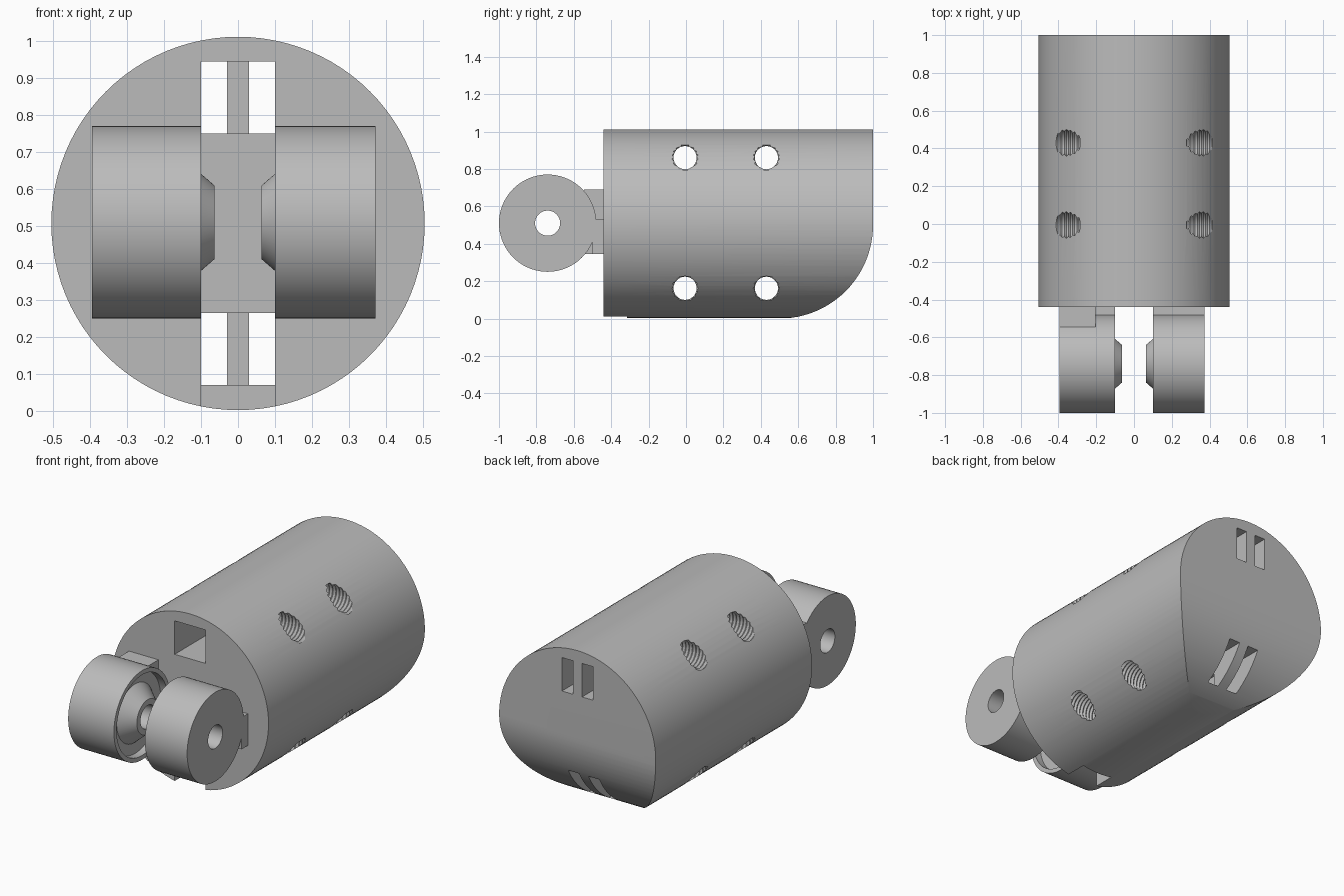
import bpy, bmesh, math
from mathutils import Vector

cube = bpy.data.objects.get("Cube")
if cube:
    bpy.data.objects.remove(cube, do_unlink=True)

grey = bpy.data.materials.new("plain grey")
grey.use_nodes = True
grey.diffuse_color = (0.5, 0.5, 0.5, 1)
grey.node_tree.nodes["Principled BSDF"].inputs["Base Color"].default_value = (0.5, 0.5, 0.5, 1)

R, MID = 0.505, 0.507        # body radius and axis height
FRONT, BACK = -0.44, 1.0


def make(name, bm):
    bmesh.ops.recalc_face_normals(bm, faces=bm.faces)
    mesh = bpy.data.meshes.new(name)
    bm.to_mesh(mesh)
    bm.free()
    mesh.materials.append(grey)
    ob = bpy.data.objects.new(name, mesh)
    bpy.context.collection.objects.link(ob)
    return ob


def prism(name, points, axis, a, b):
    """Extrude a flat outline along an axis from a to b."""
    def place(p, t):
        co = list(p)
        co.insert(axis, t)
        return co
    bm = bmesh.new()
    low = [bm.verts.new(place(p, a)) for p in points]
    high = [bm.verts.new(place(p, b)) for p in points]
    bm.faces.new(low)
    bm.faces.new(high[::-1])
    n = len(points)
    for i in range(n):
        j = (i + 1) % n
        bm.faces.new((low[i], low[j], high[j], high[i]))
    return make(name, bm)


def box(name, x, y, z):
    return prism(name, [(x[0], y[0]), (x[1], y[0]), (x[1], y[1]), (x[0], y[1])], 2, *z)


def lathe(name, profile, y, z, steps, closed):
    """Turn (x, radius) points around an axis parallel to x."""
    bm = bmesh.new()
    rings = []
    for x, r in profile:
        angles = [2 * math.pi * k / steps for k in range(steps)]
        rings.append([bm.verts.new((x, y + r * math.cos(a), z + r * math.sin(a))) for a in angles])
    n = len(rings)
    for i in range(n if closed else n - 1):
        p, q = rings[i], rings[(i + 1) % n]
        for k in range(steps):
            m = (k + 1) % steps
            bm.faces.new((p[k], p[m], q[m], q[k]))
    if not closed:
        bm.faces.new(rings[0])
        bm.faces.new(rings[-1])
    return make(name, bm)


def cut(ob, cutter):
    """Subtract a cutter, bake the result and drop the cutter."""
    cutter.hide_render = True
    mod = ob.modifiers.new("cut", 'BOOLEAN')
    mod.operation, mod.solver, mod.object = 'DIFFERENCE', 'EXACT', cutter
    dg = bpy.context.evaluated_depsgraph_get()
    mesh = bpy.data.meshes.new_from_object(ob.evaluated_get(dg))
    ob.modifiers.clear()
    ob.data = mesh
    bpy.data.objects.remove(cutter, do_unlink=True)


def smooth(ob):
    bpy.ops.object.select_all(action='DESELECT')
    ob.select_set(True)
    bpy.context.view_layer.objects.active = ob
    bpy.ops.object.shade_smooth_by_angle(angle=math.radians(25))


# Body: a cylinder lying along y
circle = [(R * math.cos(math.tau * k / 96), MID + R * math.sin(math.tau * k / 96)) for k in range(96)]
body = prism("body", circle, 1, FRONT, BACK)

# Rounded lower back edge
arc = [(0.5 + 0.5 * math.sin(math.pi * k / 48), 0.5 - 0.5 * math.cos(math.pi * k / 48)) for k in range(25)]
cut(body, prism("corner_cutter", arc + [(1.2, 0.5), (1.2, -0.2), (0.5, -0.2)], 0, -0.7, 0.7))

# Two lengthwise channels, each split by a rib at the back
fork = [(-0.1, -0.6), (0.1, -0.6), (0.1, 1.2), (0.03, 1.2),
        (0.03, 0.72), (-0.03, 0.72), (-0.03, 1.2), (-0.1, 1.2)]
for low, high in ((0.07, 0.265), (0.75, 0.945)):
    cut(body, prism("channel_cutter", fork, 2, low, high))

# Notch opening the lower channel downward at the front
cut(body, box("notch_cutter", (-0.1, 0.1), (-0.6, -0.315), (-0.1, 0.15)))

# Threaded cross holes
pitch = 0.022
thread = [(-0.6 + i * pitch / 2, 0.062 if i % 2 else 0.071) for i in range(110)]
for y in (-0.005, 0.43):
    for z in (0.162, 0.86):
        cut(body, lathe("thread_cutter", thread, y, z, 28, False))
smooth(body)

# Hinge knuckles: drilled drums with a recessed inner face and a conical boss
for name, side, width in (("right_knuckle", -1, 0.295), ("left_knuckle", 1, 0.272)):
    profile = [(width, 0.067), (width, 0.26), (0, 0.26), (0, 0.235),
               (0.045, 0.235), (0.045, 0.17), (-0.036, 0.1), (-0.036, 0.067)]
    drum = [(side * (0.1 + t), r) for t, r in profile]
    smooth(lathe(name, drum, -0.74, 0.51, 72, True))

# Webs joining the knuckles to the body
box("left_web", (0.1, 0.372), (-0.5, -0.43), (0.345, 0.53))
box("right_web", (-0.206, -0.1), (-0.5, -0.43), (0.345, 0.53))
box("right_stop_block", (-0.395, -0.205), (-0.545, -0.43), (0.345, 0.69))
